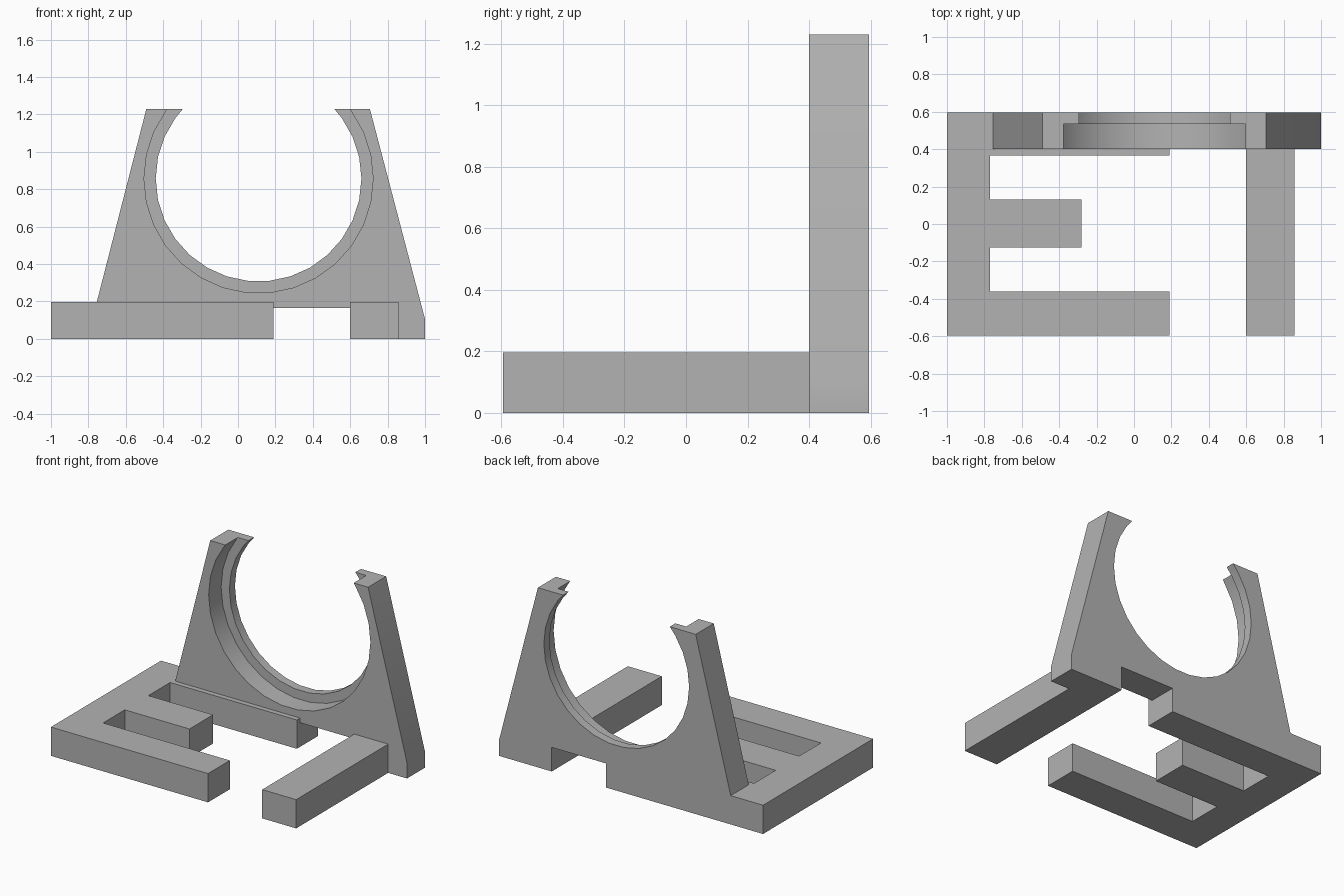
import bpy, bmesh, math

cube = bpy.data.objects.get("Cube")
if cube:
    bpy.data.objects.remove(cube, do_unlink=True)

# Single plain grey material
GREY = (0.45, 0.45, 0.45, 1)
mat = bpy.data.materials.new("plain grey")
mat.use_nodes = True
mat.diffuse_color = GREY
mat.node_tree.nodes["Principled BSDF"].inputs["Base Color"].default_value = GREY

DEPTH, BASE_H, TOP = 0.595, 0.197, 1.23
PLATE_Y, LIP_Y = 0.4, 0.535
CX, CZ = 0.11, 0.857


def prism(name, outline, to_3d, low, high):
    """Extrude a closed 2D outline between two planes."""
    bm = bmesh.new()
    face = bm.faces.new([bm.verts.new(to_3d(a, b, low)) for a, b in outline])
    out = bmesh.ops.extrude_face_region(bm, geom=[face])
    shift = [h - l for h, l in zip(to_3d(0, 0, high), to_3d(0, 0, low))]
    moved = [v for v in out["geom"] if isinstance(v, bmesh.types.BMVert)]
    bmesh.ops.translate(bm, verts=moved, vec=shift)
    bmesh.ops.recalc_face_normals(bm, faces=bm.faces)
    mesh = bpy.data.meshes.new(name)
    bm.to_mesh(mesh)
    bm.free()
    mesh.materials.append(mat)
    obj = bpy.data.objects.new(name, mesh)
    bpy.context.collection.objects.link(obj)
    bpy.ops.object.select_all(action="DESELECT")
    obj.select_set(True)
    bpy.context.view_layer.objects.active = obj
    bpy.ops.object.shade_smooth_by_angle(angle=math.radians(30))


def flat(x, y, z):
    return (x, y, z)


def upright(x, z, y):
    return (x, y, z)


def cradle(radius):
    """Upright outline with an open round cutout in its top."""
    start = math.asin((TOP - CZ) / radius)
    step = math.radians(12)
    first = math.floor(start / step)
    angles = [start] + [k * step for k in range(first, -15 - first - 1, -1)]
    angles.append(-math.pi - start)
    arc = [(CX + radius * math.cos(a), CZ + radius * math.sin(a)) for a in angles]
    return [(-0.49, TOP), (-0.755, BASE_H), (0.19, BASE_H), (0.19, 0.165),
            (0.6, 0.165), (0.6, 0), (1, 0), (1, 0.105), (0.705, TOP)] + arc


# Three-pronged base
prism("pronged_base", [
    (-1, -DEPTH), (0.19, -DEPTH), (0.19, -0.36), (-0.77, -0.36),
    (-0.77, -0.125), (-0.28, -0.125), (-0.28, 0.13), (-0.77, 0.13),
    (-0.77, 0.365), (0.19, 0.365), (0.19, DEPTH), (-1, DEPTH)],
    flat, 0, BASE_H)

# Straight foot on the left side
prism("side_foot", [(0.6, -DEPTH), (0.857, -DEPTH), (0.857, PLATE_Y),
                    (0.6, PLATE_Y)], flat, 0, BASE_H)

# Upright cradle with a wide recess in front and a narrower lip behind
prism("cradle_plate", cradle(0.6125), upright, PLATE_Y, LIP_Y)
prism("cradle_lip", cradle(0.55), upright, LIP_Y, DEPTH)
